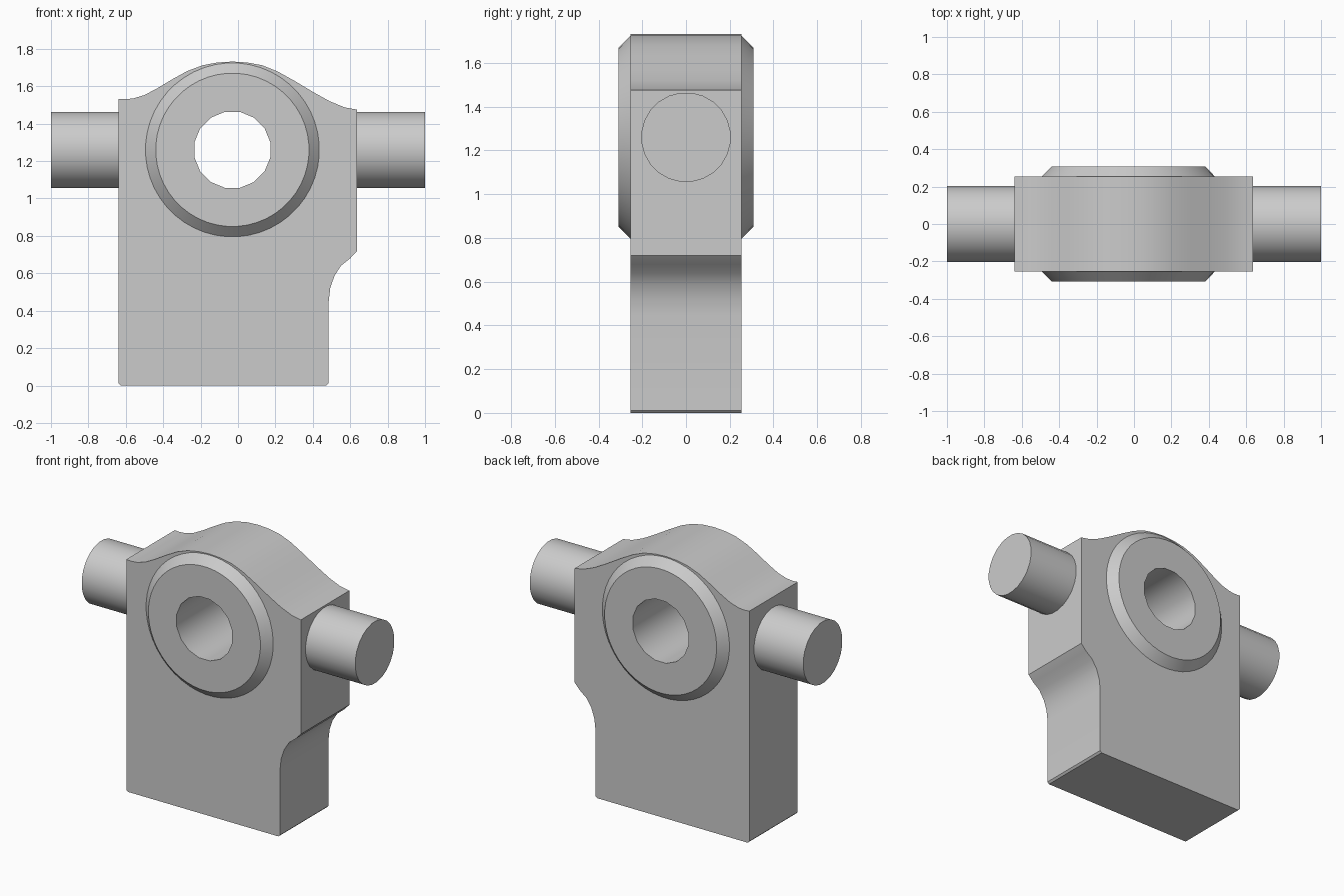
import bpy, bmesh, math
from mathutils import Matrix

if "Cube" in bpy.data.objects:
    bpy.data.objects.remove(bpy.data.objects["Cube"])

CX, CZ = -0.03, 1.26      # centre of the cross hole
HALF = 0.253              # half thickness of the body

grey = bpy.data.materials.new("plain_grey")
grey.diffuse_color = (0.6, 0.6, 0.6, 1)
grey.use_nodes = True
grey.node_tree.nodes["Principled BSDF"].inputs["Base Color"].default_value = grey.diffuse_color


def make(name, bm):
    bmesh.ops.recalc_face_normals(bm, faces=bm.faces)
    mesh = bpy.data.meshes.new(name)
    bm.to_mesh(mesh)
    bm.free()
    mesh.materials.append(grey)
    ob = bpy.data.objects.new(name, mesh)
    bpy.context.collection.objects.link(ob)
    return ob


def lathe(name, rings, sides, axis, centre):
    """Closed stack of circles (position, radius) along the x or y axis."""
    bm = bmesh.new()
    loops = []
    for t, r in rings:
        loop = []
        for i in range(sides):
            a = 2 * math.pi * (i + 0.5) / sides
            u, z = r * math.cos(a), r * math.sin(a)
            co = (t, u, z) if axis == 'x' else (u, t, z)
            loop.append(bm.verts.new(co))
        loops.append(loop)
    for a, b in zip(loops, loops[1:]):
        for i in range(sides):
            j = (i + 1) % sides
            bm.faces.new((a[i], a[j], b[j], b[i]))
    bm.faces.new(loops[0])
    bm.faces.new(loops[-1])
    bm.transform(Matrix.Translation(centre))
    return make(name, bm)


def smooth(ob):
    bpy.ops.object.select_all(action='DESELECT')
    bpy.context.view_layer.objects.active = ob
    ob.select_set(True)
    bpy.ops.object.shade_smooth_by_angle(angle=math.radians(32))


def boolean(ob, other, op):
    bpy.context.view_layer.objects.active = ob
    mod = ob.modifiers.new(op, 'BOOLEAN')
    mod.operation, mod.solver, mod.object = op, 'EXACT', other
    bpy.ops.object.modifier_apply(modifier=mod.name)
    bpy.data.objects.remove(other)


# Body outline: block with a cut-away lower right side and a domed top
outline = [
    (-0.64, 0.012), (-0.628, 0), (0.473, 0), (0.485, 0.012), (0.485, 0.45),
    (0.493, 0.52), (0.515, 0.585), (0.55, 0.64), (0.6, 0.68), (0.637, 0.72),
    (0.637, 1.475), (0.57, 1.487), (0.49, 1.52), (0.4, 1.57), (0.3, 1.63),
    (0.21, 1.68), (0.13, 1.712), (0.05, 1.727), (-0.03, 1.732), (-0.11, 1.727),
    (-0.19, 1.712), (-0.27, 1.682), (-0.35, 1.638), (-0.43, 1.59),
    (-0.5, 1.553), (-0.56, 1.535), (-0.6, 1.531), (-0.64, 1.533)]
bm = bmesh.new()
front = bm.faces.new([bm.verts.new((x, -HALF, z)) for x, z in outline])
ext = bmesh.ops.extrude_face_region(bm, geom=[front], use_keep_orig=True)
for v in ext['geom']:
    if isinstance(v, bmesh.types.BMVert):
        v.co.y = HALF
body = make("body", bm)

# Tapered bosses on front and back, then the hole through them
boss = lathe("boss", [(-0.308, 0.41), (-HALF, 0.465), (HALF, 0.465), (0.308, 0.41)],
             48, 'y', (CX, 0, CZ))
boolean(body, boss, 'UNION')
hole = lathe("hole_cutter", [(-0.5, 0.207), (0.5, 0.207)], 16, 'y', (CX, 0, CZ))
boolean(body, hole, 'DIFFERENCE')
smooth(body)

# Round pins on both sides
for side, name in ((-1, "left_pin"), (1, "right_pin")):
    pin = lathe(name, [(side * 0.6, 0.205), (side * 1.0, 0.205)], 24, 'x', (0, 0, CZ))
    smooth(pin)
